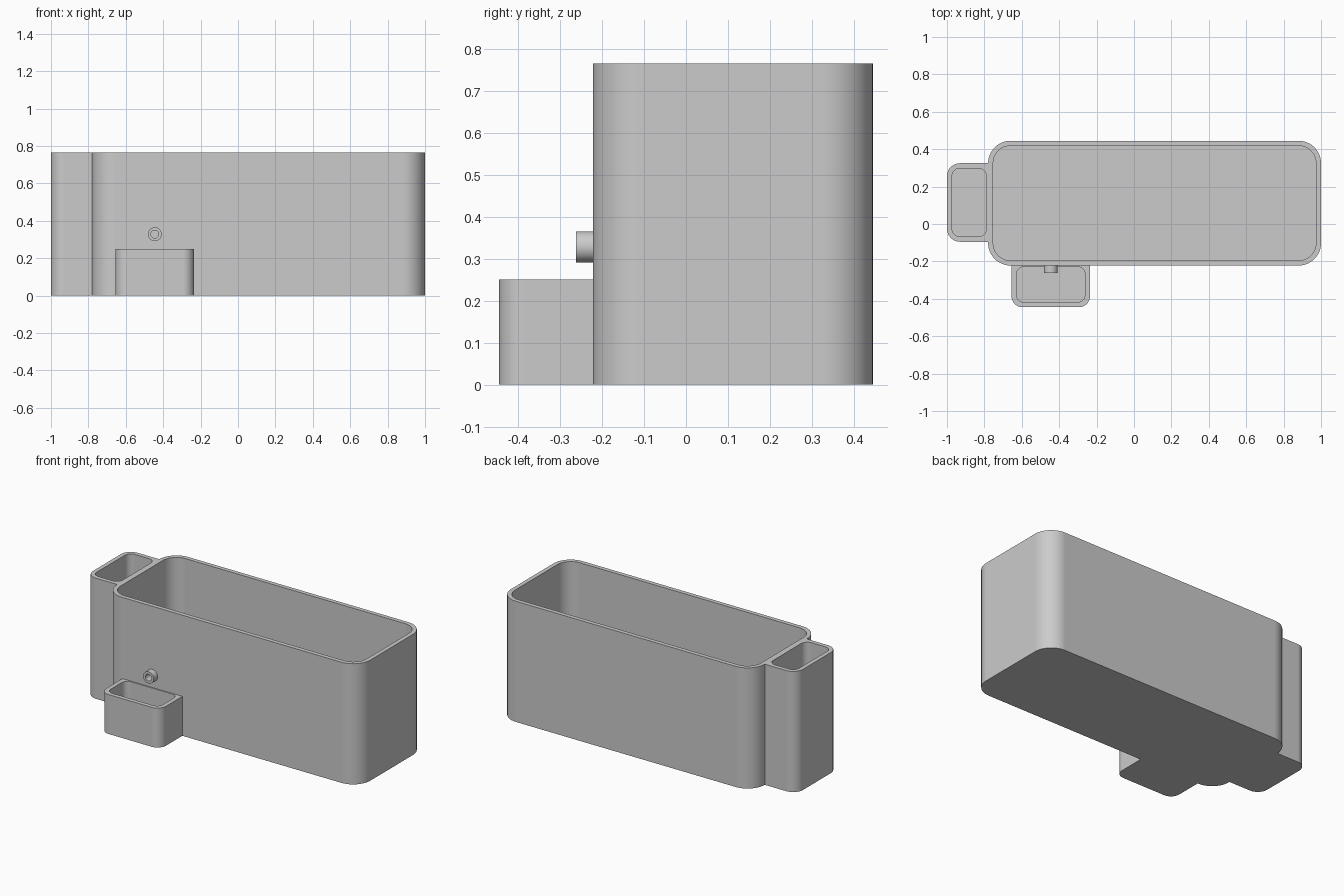
import bpy, bmesh
from math import pi, cos, sin, radians

if "Cube" in bpy.data.objects:
    bpy.data.objects.remove(bpy.data.objects["Cube"], do_unlink=True)

WALL = 0.027
HEIGHT = 0.765
FRONT = -0.222      # outer front face of the tank
LEFT = -0.78        # outer face of the tank beside the side pocket

grey = bpy.data.materials.new("plain grey")
grey.use_nodes = True
grey.diffuse_color = (0.6, 0.6, 0.6, 1)
grey.node_tree.nodes["Principled BSDF"].inputs["Base Color"].default_value = (0.6, 0.6, 0.6, 1)


def rounded_rect(x0, x1, y0, y1, radii, z, steps=12):
    """Loop with its own radius per corner: right-back, left-back, left-front, right-front."""
    corners = ((x1, y1, -1, -1), (x0, y1, 1, -1), (x0, y0, 1, 1), (x1, y0, -1, 1))
    points = []
    for i, ((x, y, sx, sy), r) in enumerate(zip(corners, radii)):
        for k in range(steps + 1):
            a = (i + k / steps) * pi / 2
            points.append((x + sx * r + r * cos(a), y + sy * r + r * sin(a), z))
    return points


def ring(x, y, z, r, steps=48):
    """Circle around the y axis."""
    return [(x + r * cos(2 * pi * k / steps), y, z + r * sin(2 * pi * k / steps))
            for k in range(steps)]


def loft(name, loops, capped):
    """Skin the loops in order, then cap the ends or join last to first."""
    bm = bmesh.new()
    rows = [[bm.verts.new(p) for p in loop] for loop in loops]
    pairs = list(zip(rows, rows[1:]))
    if capped:
        bm.faces.new(rows[0])
        bm.faces.new(rows[-1])
    else:
        pairs.append((rows[-1], rows[0]))
    for a, b in pairs:
        for i in range(len(a)):
            j = (i + 1) % len(a)
            bm.faces.new((a[i], a[j], b[j], b[i]))
    bmesh.ops.remove_doubles(bm, verts=bm.verts, dist=1e-5)
    bmesh.ops.recalc_face_normals(bm, faces=bm.faces)
    mesh = bpy.data.meshes.new(name)
    bm.to_mesh(mesh)
    bm.free()
    mesh.materials.append(grey)
    obj = bpy.data.objects.new(name, mesh)
    bpy.context.collection.objects.link(obj)
    return obj


def open_box(name, outer, outer_radii, inner, inner_radius, top):
    """Open-topped container with a flat floor."""
    inner_radii = [inner_radius] * 4
    return loft(name, [rounded_rect(*outer, outer_radii, 0),
                       rounded_rect(*outer, outer_radii, top),
                       rounded_rect(*inner, inner_radii, top),
                       rounded_rect(*inner, inner_radii, WALL)], True)


def activate(obj):
    bpy.ops.object.select_all(action='DESELECT')
    obj.select_set(True)
    bpy.context.view_layer.objects.active = obj


# Main tank
tank = open_box("main_tank", (LEFT, 1, FRONT, 0.445), [0.12] * 4,
                (LEFT + WALL, 1 - WALL, FRONT + WALL, 0.445 - WALL), 0.093, HEIGHT)

# Full-height pocket on the tank's end, square where it meets the tank
pocket = open_box("side_pocket", (-1, LEFT, -0.095, 0.325), (0, 0.07, 0.07, 0),
                  (-1 + WALL, -0.79, -0.095 + WALL, 0.325 - WALL), 0.043, HEIGHT)

# Low tray under the spout
tray = open_box("front_tray", (-0.655, -0.235, -0.445, FRONT), (0, 0, 0.06, 0.06),
                (-0.655 + WALL, -0.235 - WALL, -0.445 + WALL, -0.229), 0.04, 0.25)

# Spout with its bore through the tank wall
SX, SZ, BORE = -0.445, 0.328, 0.021
spout = loft("spout", [ring(SX, FRONT, SZ, 0.037), ring(SX, -0.262, SZ, 0.037),
                       ring(SX, -0.262, SZ, BORE), ring(SX, FRONT, SZ, BORE)], False)
cutter = loft("bore_cutter", [ring(SX, -0.3, SZ, BORE), ring(SX, -0.15, SZ, BORE)], True)
cutter.hide_render = True
bore = tank.modifiers.new("bore", 'BOOLEAN')
bore.operation = 'DIFFERENCE'
bore.solver = 'EXACT'
bore.object = cutter
activate(tank)
bpy.ops.object.modifier_apply(modifier=bore.name)
bpy.data.objects.remove(cutter, do_unlink=True)

# Smooth rounded corners, crisp rims
for part in (tank, pocket, tray, spout):
    activate(part)
    bpy.ops.object.shade_smooth_by_angle(angle=radians(30))
    part.modifiers.new("flat walls", 'WEIGHTED_NORMAL').keep_sharp = True
